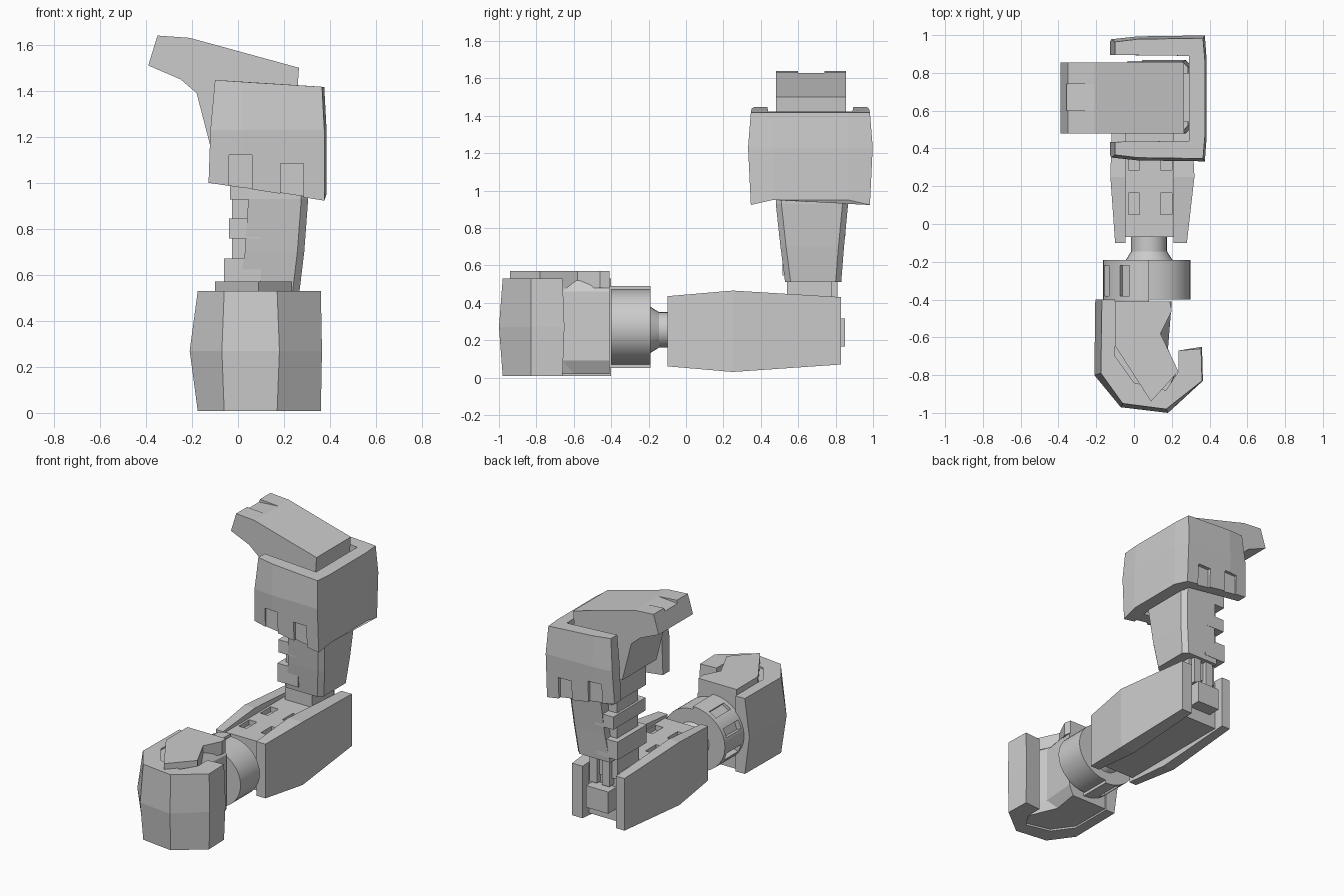
import bpy, bmesh
from math import sin, cos, pi, radians
from mathutils import Matrix, Vector

if "Cube" in bpy.data.objects:
    bpy.data.objects.remove(bpy.data.objects["Cube"])


def loft(name, rings):
    """Solid through matching rings of 3D points, capped at both ends."""
    bm = bmesh.new()
    vs = [[bm.verts.new(p) for p in r] for r in rings]
    n = len(rings[0])
    for a, b in zip(vs, vs[1:]):
        for i in range(n):
            j = (i + 1) % n
            bm.faces.new((a[i], a[j], b[j], b[i]))
    bm.faces.new(vs[0])
    bm.faces.new(vs[-1])
    bmesh.ops.recalc_face_normals(bm, faces=bm.faces)
    me = bpy.data.meshes.new(name)
    bm.to_mesh(me)
    bm.free()
    ob = bpy.data.objects.new(name, me)
    bpy.context.collection.objects.link(ob)
    return ob


def prism_z(name, pts, lo, hi):
    return loft(name, [[(x, y, z) for x, y in pts] for z in (lo, hi)])


def prism_y(name, pts, lo, hi):
    return loft(name, [[(x, y, z) for x, z in pts] for y in (lo, hi)])


def rect(x, y):
    return [(x[0], y[0]), (x[1], y[0]), (x[1], y[1]), (x[0], y[1])]


def box(name, x, y, z):
    return prism_z(name, rect(x, y), *z)


def cut(ob, cutters):
    """Subtract cutters, bake the result and remove them."""
    for c in cutters:
        m = ob.modifiers.new("cut", 'BOOLEAN')
        m.object, m.operation, m.solver = c, 'DIFFERENCE', 'EXACT'
    dg = bpy.context.evaluated_depsgraph_get()
    me = bpy.data.meshes.new_from_object(ob.evaluated_get(dg))
    ob.modifiers.clear()
    ob.data = me
    for c in cutters:
        bpy.data.objects.remove(c)


def smooth(ob, angle=35):
    bpy.ops.object.select_all(action='DESELECT')
    bpy.context.view_layer.objects.active = ob
    ob.select_set(True)
    bpy.ops.object.shade_smooth_by_angle(angle=radians(angle))


# Hand: curled outer shell, bulging outward at mid height
outer = [(-0.17, -0.40), (-0.175, -0.79), (-0.06, -0.95), (0.17, -0.98), (0.36, -0.83), (0.355, -0.66)]
bulge = [(-0.205, -0.40), (-0.21, -0.80), (-0.07, -0.97), (0.18, -1.0), (0.365, -0.83), (0.36, -0.65)]
inner = [(0.235, -0.67), (0.235, -0.78), (0.17, -0.88), (0.0, -0.84), (-0.10, -0.70), (-0.10, -0.40)]
loft("hand_shell", [[(x, y, z) for x, y in o + inner]
                    for o, z in ((outer, 0.008), (bulge, 0.27), (outer, 0.53))])

# Palm block inside the shell, chamfered top and bottom
palm = [(-0.12, -0.41), (-0.12, -0.70), (0.0, -0.86), (0.17, -0.89), (0.22, -0.79), (0.14, -0.60), (0.17, -0.41)]
wide = [(-0.12, -0.41), (-0.12, -0.70), (0.0, -0.86), (0.17, -0.89), (0.23, -0.78), (0.18, -0.66), (0.20, -0.41)]
loft("palm", [[(x, y, z) for x, y in o]
              for o, z in ((palm, 0.02), (wide, 0.09), (wide, 0.46), (palm, 0.52))])

# Plate on the back of the hand
prism_z("hand_top_plate", [(-0.10, -0.41), (-0.10, -0.645), (0.09, -0.94), (0.235, -0.78),
                           (0.14, -0.58), (0.20, -0.46), (0.19, -0.41)], 0.48, 0.57)

# Wrist ring: two half rounds of different radius, slots in the larger one
C = (0.08, 0.27)


def half(r, rz, start):
    return [(C[0] + r * cos(start + pi * i / 16), C[1] + rz * sin(start + pi * i / 16)) for i in range(17)]


ring = prism_y("wrist_ring_left", half(0.245, 0.22, pi / 2), -0.42, -0.19)
slots = []
for a in (125, 160, 200, 235):
    s = box("slot_cutter", (0.205, 0.30), (-0.38, -0.22), (-0.03, 0.03))
    s.data.transform(Matrix.Translation((C[0], 0, C[1])) @ Matrix.Rotation(-radians(a), 4, 'Y'))
    s.hide_render = True
    slots.append(s)
cut(ring, slots)
smooth(ring)
smooth(prism_y("wrist_ring_right", half(0.22, 0.20, -pi / 2), -0.40, -0.19))

# Flared neck between wrist and forearm
neck = loft("wrist_neck", [[(C[0] + r * cos(i * pi / 12), y, 0.255 + r * sin(i * pi / 12)) for i in range(24)]
                           for y, r in ((-0.20, 0.13), (-0.145, 0.095), (-0.05, 0.095))])
smooth(neck, 25)

# Forearm side plates: stations along y of outer offset, bottom, top
for name, xi, xs in (("forearm_plate_right", 0.21, (0.28, 0.32, 0.29)),
                     ("forearm_plate_left", -0.045, (-0.10, -0.125, -0.11))):
    st = zip((-0.10, 0.25, 0.83), xs, (0.06, 0.03, 0.07), (0.435, 0.465, 0.43))
    loft(name, [[(xi, y, lo), (xo, y, lo), (xo, y, hi), (xi, y, hi)] for y, xo, lo, hi in st])

# Forearm core with recessed windows on top
core = box("forearm_core", (-0.06, 0.22), (-0.07, 0.76), (0.08, 0.42))
wins = [box("window_cutter", (x, x + 0.06), (y, y + 0.115), (0.385, 0.5))
        for x in (-0.03, 0.14) for y in (0.05, 0.285)]
cut(core, wins)
box("forearm_end_block", (0.0, 0.17), (0.70, 0.85), (0.165, 0.315))

# Elbow hinge with a slit in its back tab
box("elbow_base", (-0.02, 0.19), (0.54, 0.78), (0.38, 0.53))
tab = box("elbow_tab", (0.02, 0.17), (0.56, 0.81), (0.33, 0.60))
cut(tab, [box("slit_cutter", (0.075, 0.115), (0.77, 0.9), (0.30, 0.54))])

# Upper arm: lofted body
arm = [(0.51, 0.00, 0.265, 0.53, 0.83), (0.70, 0.03, 0.288, 0.505, 0.845),
       (0.93, 0.045, 0.305, 0.48, 0.867), (1.25, 0.045, 0.285, 0.49, 0.86)]


def arm_ring(z, x0, x1, y0, y1):
    return [(x0, y0, z), (x1 - 0.03, y0, z), (x1, y0 + 0.03, z),
            (x1, y1 - 0.03, z), (x1 - 0.03, y1, z), (x0, y1, z)]


loft("upper_arm", [arm_ring(*s) for s in arm])

# Ribs on the inner side of the upper arm, and the spine between them
for i, (z0, z1, x, y0, y1) in enumerate(((0.545, 0.67, -0.06, 0.515, 0.835),
                                         (0.757, 0.845, -0.04, 0.498, 0.852),
                                         (0.928, 1.12, -0.035, 0.485, 0.862))):
    box(f"upper_arm_rib_{i + 1}", (x, 0.10), (y0, y1), (z0, z1))
box("upper_arm_spine", (-0.025, 0.12), (0.56, 0.79), (0.60, 1.10))

# Shoulder pad: U-shaped wall, open on the inner side
CY = 0.665
side = [(-0.12, 0.31), (0.02, 0.325), (0.375, 0.33), (0.385, 0.20)]
inside = [(0.29, 0.225), (-0.12, 0.23)]


def pad_ring(level):
    pts = []
    f, shift = ((0.965, -0.008), (1.01, 0.0), (0.965, 0.02))[level]
    for sgn in (-1, 1):
        row = []
        for x, h in side + inside:
            t = (x + 0.12) / 0.5
            z = (1.0 - 0.078 * t, 1.23, 1.447 - 0.03 * t)[level]
            if level == 0 and 0.19 < h < 0.23 and x > 0:
                z = 0.95
            row.append((x + (shift if x < 0 else (-0.01 if level == 2 and x > 0.3 else 0)),
                        CY + sgn * h * (f if h > 0.3 else 1), z))
        pts.append(row)
    a, b = pts
    return a[:4] + b[:4][::-1] + b[5:] + b[4:5] + a[4:5] + a[5:]


pad = loft("shoulder_pad", [pad_ring(i) for i in range(3)])
notches = [box("notch_cutter", (x, x + 0.10), (CY + s * 0.335 - 0.035, CY + s * 0.335 + 0.035), (0.85, z))
           for x, z in ((-0.04, 1.12), (0.185, 1.085)) for s in (-1, 1)]
cut(pad, notches)

# Shoulder block with its raised wing, dented at the tip
wing = prism_y("shoulder_wing", [(-0.39, 1.51), (-0.35, 1.64), (-0.21, 1.63), (0.265, 1.50), (0.26, 1.43),
                                 (0.24, 1.12), (-0.11, 1.12), (-0.18, 1.39), (-0.25, 1.45)], 0.48, 0.855)
cut(wing, [prism_y("dent_cutter", [(-0.45, 1.62), (-0.34, 1.62), (-0.20, 1.63), (-0.20, 1.7), (-0.45, 1.7)],
                   0.60, 0.74)])
box("shoulder_joint", (0.15, 0.32), (0.54, 0.80), (1.15, 1.38))
